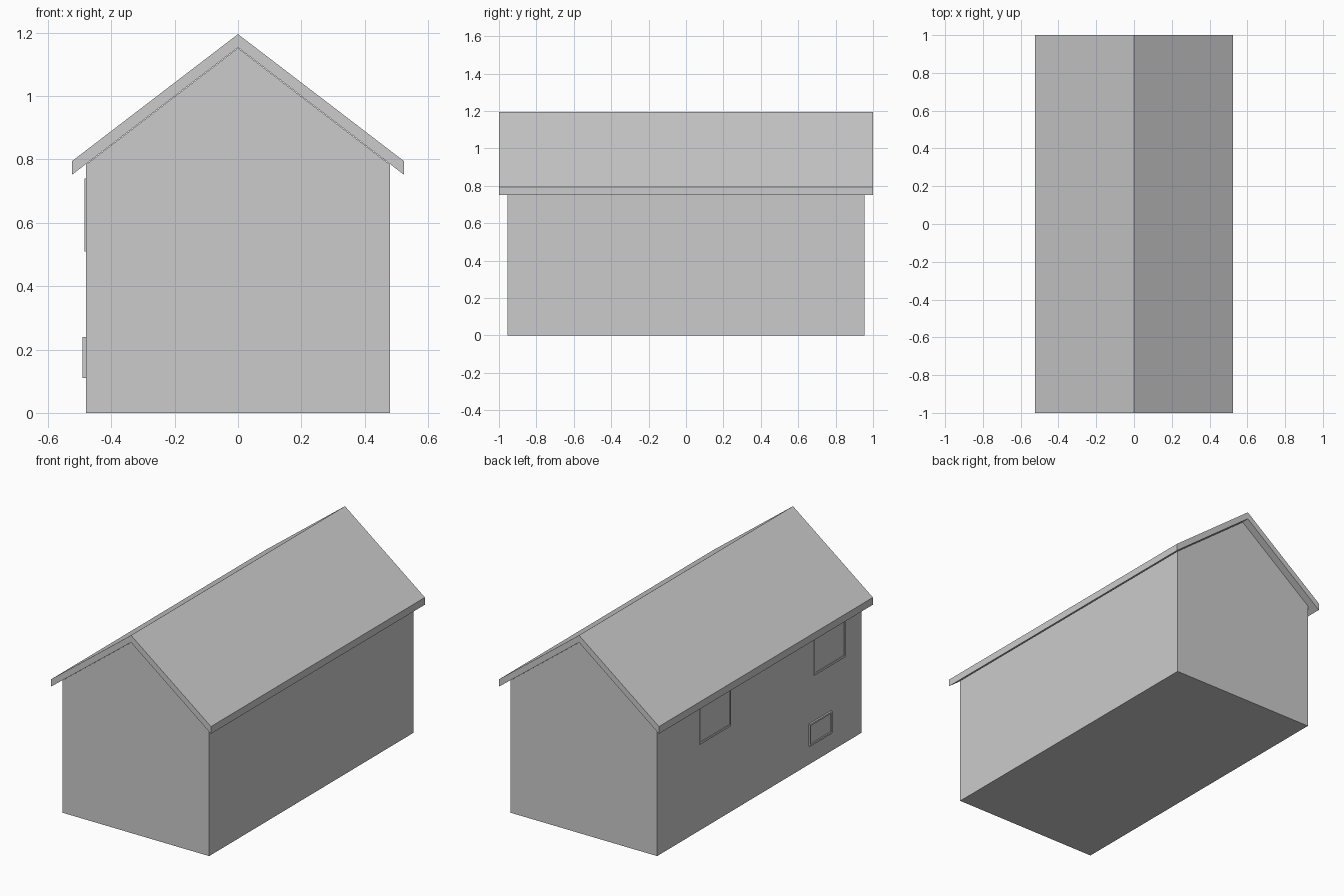
import bpy
import bmesh

cube = bpy.data.objects.get("Cube")
if cube:
    bpy.data.objects.remove(cube, do_unlink=True)

# Single plain grey
grey = bpy.data.materials.new("plain grey")
grey.use_nodes = True
colour = (0.6, 0.6, 0.6, 1)
grey.diffuse_color = colour
grey.node_tree.nodes["Principled BSDF"].inputs["Base Color"].default_value = colour


def finish(bm, name):
    bmesh.ops.recalc_face_normals(bm, faces=bm.faces)
    mesh = bpy.data.meshes.new(name)
    bm.to_mesh(mesh)
    bm.free()
    mesh.materials.append(grey)
    obj = bpy.data.objects.new(name, mesh)
    bpy.context.collection.objects.link(obj)
    return obj


def extrude_profile(name, profile, half_length):
    """Extrude an (x, z) outline along y, centred on the origin."""
    bm = bmesh.new()
    face = bm.faces.new([bm.verts.new((x, -half_length, z)) for x, z in profile])
    moved = bmesh.ops.extrude_face_region(bm, geom=[face])["geom"]
    verts = [v for v in moved if isinstance(v, bmesh.types.BMVert)]
    bmesh.ops.translate(bm, verts=verts, vec=(0, 2 * half_length, 0))
    return finish(bm, name)


def window(name, y0, y1, z0, z1, depth, border):
    """Raised frame on the -x wall with a pane set back inside it."""
    bm = bmesh.new()
    bmesh.ops.create_cube(bm, size=1)
    inside = wall_x - 0.004
    outside = wall_x + depth
    for v in bm.verts:
        v.co = (-outside if v.co.x < 0 else -inside,
                y0 if v.co.y < 0 else y1,
                z0 if v.co.z < 0 else z1)
    bm.normal_update()
    pane = [f for f in bm.faces if f.normal.x < -0.9]
    bmesh.ops.inset_region(bm, faces=pane, thickness=border, depth=0)
    # Push the pane back with straight reveals
    moved = bmesh.ops.extrude_face_region(bm, geom=pane)["geom"]
    bmesh.ops.delete(bm, geom=pane, context="FACES_ONLY")
    verts = [v for v in moved if isinstance(v, bmesh.types.BMVert)]
    bmesh.ops.translate(bm, verts=verts, vec=(depth * 0.7, 0, 0))
    return finish(bm, name)


# House body with gable ends
wall_x = 0.48
extrude_profile("house_walls", [
    (-wall_x, 0), (wall_x, 0), (wall_x, 0.783), (0, 1.151), (-wall_x, 0.783)], 0.955)

# Overhanging pitched roof
eave_x = 0.523
extrude_profile("pitched_roof", [
    (-eave_x, 0.752), (0, 1.153), (eave_x, 0.752),
    (eave_x, 0.795), (0, 1.195), (-eave_x, 0.795)], 1.0)

# Windows on one long wall
window("upper_back_window", 0.27, 0.56, 0.51, 0.74, 0.005, 0.018)
window("upper_front_window", -0.80, -0.51, 0.51, 0.74, 0.005, 0.018)
window("lower_window", -0.67, -0.46, 0.11, 0.24, 0.01, 0.014)
